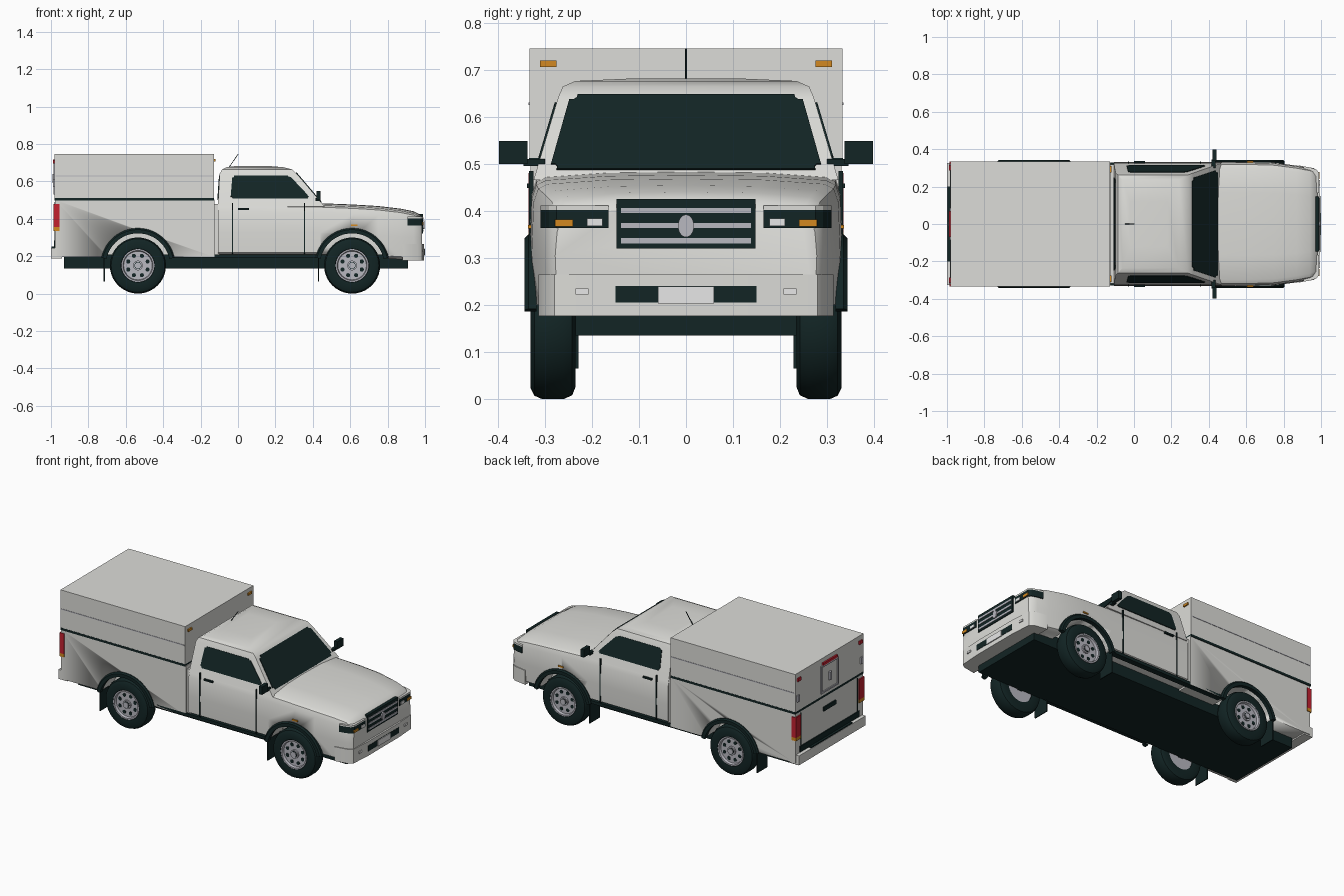
import bpy, bmesh, math
from mathutils import Vector

if "Cube" in bpy.data.objects:
    bpy.data.objects.remove(bpy.data.objects["Cube"])


def material(name, rgb, rough=0.5):
    m = bpy.data.materials.new(name)
    m.use_nodes = True
    m.diffuse_color = (*rgb, 1)
    node = m.node_tree.nodes["Principled BSDF"]
    node.inputs["Base Color"].default_value = (*rgb, 1)
    node.inputs["Roughness"].default_value = rough
    return m


WHITE = material("body white", (0.72, 0.72, 0.69))
DARK = material("dark trim", (0.006, 0.018, 0.018))
SILVER = material("silver", (0.48, 0.48, 0.53))
RED = material("lamp red", (0.55, 0.015, 0.03))
AMBER = material("lamp amber", (0.65, 0.25, 0.015))
LENS = material("lamp clear", (0.8, 0.8, 0.8))


def finish(name, bm, mat, bevel=0.0):
    if bevel:
        sharp = [e for e in bm.edges if e.is_manifold and e.calc_face_angle(0) > 0.5]
        bmesh.ops.bevel(bm, geom=sharp, offset=bevel, segments=2, profile=0.5,
                        affect='EDGES', clamp_overlap=True)
    bmesh.ops.recalc_face_normals(bm, faces=bm.faces)
    me = bpy.data.meshes.new(name)
    bm.to_mesh(me)
    bm.free()
    me.materials.append(mat)
    ob = bpy.data.objects.new(name, me)
    bpy.context.collection.objects.link(ob)
    bpy.ops.object.select_all(action='DESELECT')
    ob.select_set(True)
    bpy.context.view_layer.objects.active = ob
    bpy.ops.object.shade_smooth_by_angle(angle=math.radians(32))
    return ob


def loft(name, rings, mat, closed=False, bevel=0.0):
    """Skin equal rings of points; cap the ends unless closed."""
    bm = bmesh.new()
    vs = [[bm.verts.new(p) for p in r] for r in rings]
    n = len(rings[0])
    for a, b in zip(vs, vs[1:] + (vs[:1] if closed else [])):
        for i in range(n):
            j = (i + 1) % n
            bm.faces.new((a[i], a[j], b[j], b[i]))
    if not closed:
        bm.faces.new(vs[0])
        bm.faces.new(vs[-1])
    return finish(name, bm, mat, bevel)


def prism(name, outline, z0, z1, mat, bevel=0.0):
    return loft(name, [[(x, y, z) for x, y in outline] for z in (z0, z1)], mat, bevel=bevel)


def box(name, x, y, z, mat, bevel=0.0):
    return prism(name, [(x[0], y[0]), (x[1], y[0]), (x[1], y[1]), (x[0], y[1])], *z, mat, bevel)


def pair(name, x, y, z, mat, bevel=0.0):
    for s, side in ((1, "left"), (-1, "right")):
        box(f"{side}_{name}", x, (s * y[0], s * y[1]), z, mat, bevel)


def plate(name, pts, mat, radius=0.015, thick=0.008):
    """Flat panel with rounded corners, centred on its plane."""
    bm = bmesh.new()
    bm.faces.new([bm.verts.new(p) for p in pts])
    bmesh.ops.bevel(bm, geom=bm.verts[:], offset=radius, segments=3, affect='VERTICES')
    bm.normal_update()
    face = bm.faces[:][0]
    step = face.normal * thick
    ext = bmesh.ops.extrude_face_region(bm, geom=[face], use_keep_orig=True)
    moved = [v for v in ext["geom"] if isinstance(v, bmesh.types.BMVert)]
    bmesh.ops.translate(bm, verts=moved, vec=step)
    bmesh.ops.translate(bm, verts=bm.verts, vec=-step / 2)
    return finish(name, bm, mat)


def sweep(name, cx, cz, profile, side, mat, a0=0, a1=360, steps=40):
    """Turn a closed (radius, y) profile about a wheel axis."""
    full = a1 - a0 == 360
    rings = []
    for i in range(steps if full else steps + 1):
        a = math.radians(a0 + (a1 - a0) * i / steps)
        rings.append([(cx + r * math.cos(a), side * y, cz + r * math.sin(a)) for r, y in profile])
    return loft(name, rings, mat, closed=full)


def disc(name, cx, cz, r, y0, y1, side, mat, n=32, squash=1.0):
    ring = [(cx + r * math.cos(k * math.tau / n), cz + r * squash * math.sin(k * math.tau / n))
            for k in range(n)]
    return loft(name, [[(x, side * y, z) for x, z in ring] for y in (y0, y1)], mat)


def mirrored(half):
    return half + [(x, -y) for x, y in reversed(half)]


WHEEL_Z, WHEELS = 0.15, (("rear", -0.535), ("front", 0.61))


def cut_arches(ob, cx):
    for side in (1, -1):
        cutter = disc("arch_cutter", cx, WHEEL_Z, 0.175, 0.21, 0.4, side, WHITE, 40)
        cutter.hide_render = True
        mod = ob.modifiers.new("arch", 'BOOLEAN')
        mod.operation, mod.solver, mod.object = 'DIFFERENCE', 'EXACT', cutter
        bpy.context.view_layer.objects.active = ob
        bpy.ops.object.modifier_apply(modifier=mod.name)
        bpy.data.objects.remove(cutter)


# Lower cab, wings and bonnet
def section(x, w, zb, zt):
    half = [(w - 0.03, zb), (w - 0.004, zb + 0.015), (w, zb + 0.12), (w - 0.004, zt - 0.045),
            (w - 0.014, zt - 0.016), (w - 0.035, zt - 0.006), (w * 0.5, zt + 0.003), (0.01, zt + 0.005)]
    return [(x, y, z) for y, z in half] + [(x, -y, z) for y, z in reversed(half)]


stations = [(-0.108, 0.332, 0.205, 0.485), (0.44, 0.332, 0.205, 0.478), (0.62, 0.332, 0.2, 0.471),
            (0.75, 0.328, 0.19, 0.463), (0.87, 0.312, 0.182, 0.449), (0.94, 0.299, 0.18, 0.435),
            (0.972, 0.289, 0.18, 0.418), (0.984, 0.278, 0.185, 0.4)]
front = loft("front_body", [section(*s) for s in stations], WHITE)
cut_arches(front, 0.61)

# Cargo bed and canopy
bed = box("cargo_bed", (-0.978, -0.125), (-0.33, 0.33), (0.195, 0.502), WHITE, 0.006)
cut_arches(bed, -0.535)
box("bed_cab_filler", (-0.13, -0.1), (-0.318, 0.318), (0.205, 0.48), WHITE)
box("canopy_seal", (-0.98, -0.128), (-0.334, 0.334), (0.498, 0.512), DARK)
box("canopy", (-0.98, -0.128), (-0.333, 0.333), (0.512, 0.745), WHITE, 0.008)
pair("canopy_rib", (-0.975, -0.133), (0.331, 0.335), (0.625, 0.63), SILVER)
pair("canopy_front_marker", (-0.13, -0.12), (0.275, 0.31), (0.706, 0.72), AMBER, 0.003)
pair("canopy_rear_marker", (-0.988, -0.978), (0.285, 0.315), (0.695, 0.715), RED, 0.003)
pair("canopy_rear_hinge", (-0.988, -0.978), (0.3, 0.32), (0.57, 0.61), SILVER)
pair("canopy_door_frame", (-0.986, -0.978), (0.075, 0.085), (0.53, 0.7), SILVER)
for z in (0.53, 0.69):
    box("canopy_door_rail", (-0.986, -0.978), (-0.08, 0.08), (z, z + 0.01), SILVER)
box("canopy_latch", (-0.992, -0.978), (-0.01, 0.01), (0.59, 0.64), SILVER)
box("high_brake_lamp", (-0.99, -0.978), (-0.07, 0.07), (0.703, 0.718), RED)

# Cab upper shell
levels = [(0.465, -0.108, 0.464, 0.324), (0.64, -0.098, 0.315, 0.272),
          (0.664, -0.085, 0.288, 0.262), (0.676, -0.06, 0.24, 0.235), (0.681, -0.02, 0.18, 0.12)]
loft("cab_shell", [[(a, -w, z), (b, -w, z), (b, w, z), (a, w, z)] for z, a, b, w in levels],
     WHITE, bevel=0.006)


def cab_at(z):
    """Rear x, front x and half width of the cab at a height."""
    t = (z - levels[0][0]) / (levels[1][0] - levels[0][0])
    return [p + (q - p) * t for p, q in zip(levels[0][1:], levels[1][1:])]


# Glass
lo, hi = cab_at(0.487), cab_at(0.646)
plate("windscreen", [(lo[1], -0.29, 0.487), (lo[1], 0.29, 0.487),
                     (hi[1], 0.245, 0.646), (hi[1], -0.245, 0.646)], DARK)
plate("rear_window", [(lo[0], -0.25, 0.5), (lo[0], 0.25, 0.5),
                      (hi[0], 0.235, 0.632), (hi[0], -0.235, 0.632)], DARK)
for s, side in ((1, "left"), (-1, "right")):
    outline = [(-0.04, 0.508), (0.385, 0.508), (0.365, 0.535), (0.275, 0.63), (-0.03, 0.63)]
    plate(f"{side}_window", [(x, s * cab_at(z)[2], z) for x, z in outline], DARK, 0.01)

# Doors, sills and side details
for x in (-0.032, 0.352):
    pair("door_seam", (x, x + 0.006), (0.324, 0.3335), (0.21, 0.485), DARK)
pair("door_handle", (0.0, 0.06), (0.327, 0.338), (0.448, 0.458), DARK)
pair("sill", (-0.35, 0.43), (0.295, 0.33), (0.192, 0.21), DARK)
pair("mirror", (0.42, 0.442), (0.337, 0.397), (0.5, 0.548), DARK, 0.006)
pair("mirror_arm", (0.415, 0.435), (0.3, 0.345), (0.495, 0.51), DARK)
pair("wing_indicator", (0.605, 0.64), (0.326, 0.336), (0.362, 0.37), AMBER)
loft("aerial", [[(x + dx, dy, z) for dx, dy in ((-.002, -.002), (.002, -.002), (.002, .002), (-.002, .002))]
                for x, z in ((-0.05, 0.672), (0.0, 0.745))], DARK)

# Chassis
box("chassis", (-0.93, 0.91), (-0.235, 0.235), (0.135, 0.21), DARK)
for end, cx in WHEELS:
    box(f"{end}_axle", (cx - 0.015, cx + 0.015), (-0.25, 0.25), (0.137, 0.165), DARK)

# Wheels, arch flares and mud flaps
tyre = [(0.083, 0.24), (0.125, 0.235), (0.142, 0.242), (0.15, 0.26), (0.15, 0.306),
        (0.143, 0.322), (0.125, 0.331), (0.09, 0.328), (0.083, 0.32)]
lip = [(0.074, 0.305), (0.088, 0.305), (0.088, 0.329), (0.08, 0.329)]
flare = [(0.172, 0.318), (0.172, 0.343), (0.192, 0.343), (0.2, 0.335), (0.2, 0.318)]
for end, cx in WHEELS:
    for s, side in ((1, "left"), (-1, "right")):
        tag = f"{end}_{side}_"
        sweep(tag + "tyre", cx, WHEEL_Z, tyre, s, DARK)
        sweep(tag + "rim_lip", cx, WHEEL_Z, lip, s, SILVER)
        disc(tag + "rim", cx, WHEEL_Z, 0.084, 0.245, 0.314, s, SILVER)
        disc(tag + "hub_ring", cx, WHEEL_Z, 0.026, 0.31, 0.324, s, SILVER)
        disc(tag + "hub_recess", cx, WHEEL_Z, 0.019, 0.32, 0.326, s, DARK)
        disc(tag + "hub_cap", cx, WHEEL_Z, 0.016, 0.32, 0.33, s, SILVER)
        for k in range(8):
            a = (k + 0.5) * math.tau / 8
            disc(tag + "rim_hole", cx + 0.056 * math.cos(a), WHEEL_Z + 0.056 * math.sin(a),
                 0.011, 0.31, 0.316, s, DARK, 12)
        sweep(tag + "arch_flare", cx, WHEEL_Z, flare, s, DARK, 12, 168, 28)
    pair(f"{end}_mud_flap", (cx - 0.183, cx - 0.177), (0.228, 0.328), (0.065, 0.215), DARK)

# Nose: bumper, grille and headlamps
bumper = mirrored([(0.88, 0.313), (0.96, 0.299), (0.985, 0.28), (0.994, 0.15)])
prism("front_bumper", bumper, 0.177, 0.265, WHITE, 0.006)
box("lower_intake", (0.988, 0.996), (-0.15, 0.15), (0.205, 0.24), DARK)
box("number_plate", (0.99, 1.0), (-0.06, 0.06), (0.203, 0.239), LENS)
pair("fog_lamp", (0.985, 0.995), (0.207, 0.235), (0.222, 0.235), LENS, 0.003)
box("grille", (0.97, 0.989), (-0.148, 0.148), (0.32, 0.425), DARK, 0.003)
for z in (0.336, 0.368, 0.4):
    box("grille_bar", (0.985, 0.992), (-0.138, 0.138), (z - 0.005, z + 0.006), SILVER)
boss = [(0.017 * math.cos(k * math.tau / 24), 0.368 + 0.024 * math.sin(k * math.tau / 24)) for k in range(24)]
loft("grille_boss", [[(x, y, z) for y, z in boss] for x in (0.985, 0.996)], SILVER)
lamp = [(0.905, 0.309), (0.942, 0.302), (0.975, 0.291), (0.988, 0.275), (0.988, 0.165), (0.94, 0.165)]
for s, side in ((1, "left"), (-1, "right")):
    prism(f"{side}_headlamp", [(x, s * y) for x, y in lamp], 0.363, 0.402, DARK)
    prism(f"{side}_headlamp_brow", [(x, s * y) for x, y in lamp], 0.402, 0.411, WHITE)
pair("headlamp_indicator", (0.985, 0.992), (0.24, 0.278), (0.367, 0.382), AMBER)
pair("headlamp_lens", (0.985, 0.992), (0.177, 0.21), (0.368, 0.384), LENS, 0.003)

# Tail: lamps, tailgate and step bumper
pair("tail_lamp", (-0.986, -0.955), (0.285, 0.335), (0.355, 0.48), RED, 0.003)
pair("tail_indicator", (-0.986, -0.955), (0.285, 0.335), (0.335, 0.355), AMBER)
pair("tailgate_seam", (-0.981, -0.975), (0.274, 0.28), (0.27, 0.49), DARK)
box("tailgate_handle", (-0.986, -0.976), (-0.06, 0.06), (0.415, 0.44), DARK)
box("tailgate_base_gap", (-0.984, -0.97), (-0.29, 0.29), (0.25, 0.285), DARK)
box("rear_bumper", (-1.0, -0.94), (-0.325, 0.325), (0.187, 0.245), WHITE, 0.006)
box("bumper_step", (-0.998, -0.97), (-0.2, 0.2), (0.24, 0.252), DARK)
